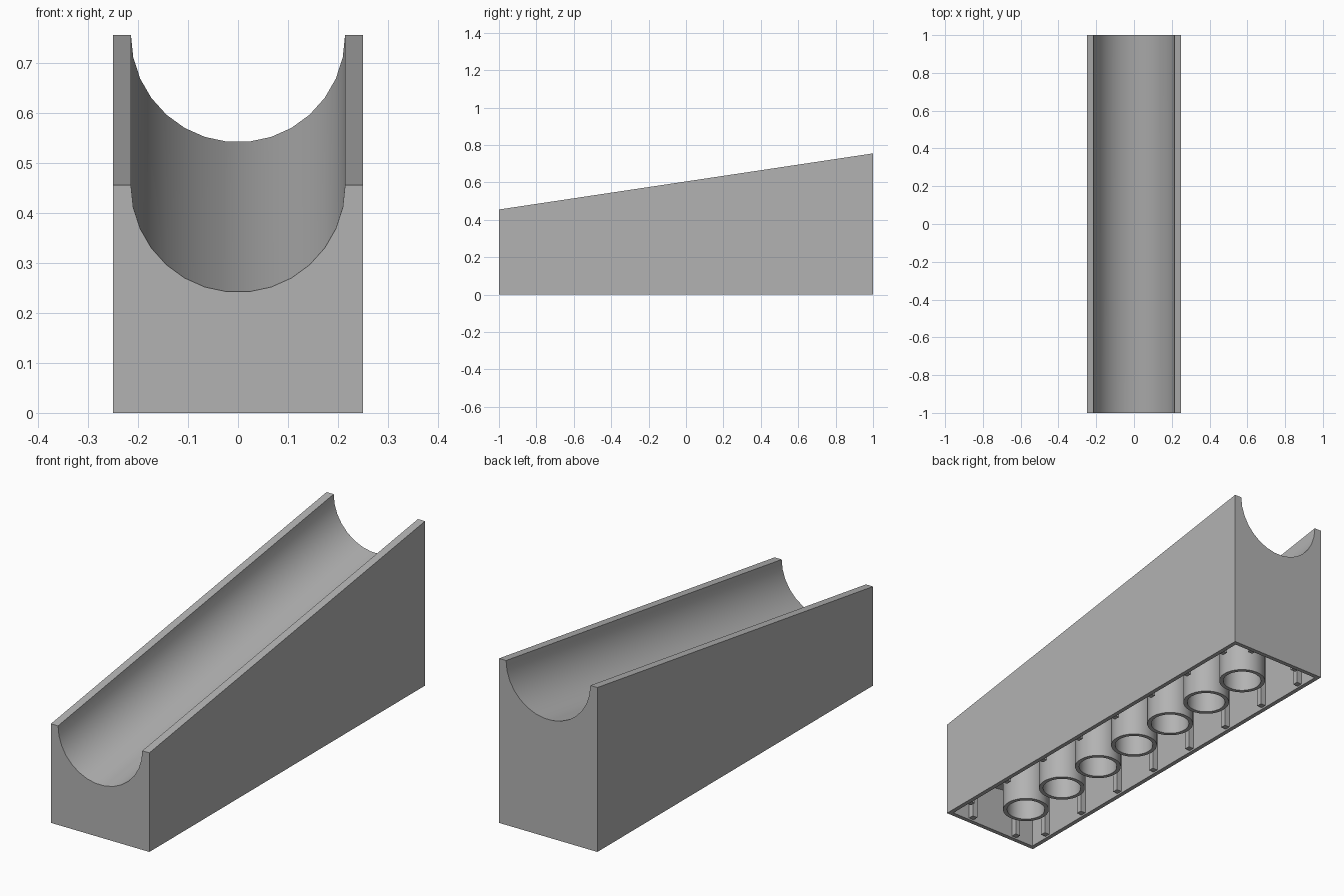
import bpy
import bmesh
from math import cos, sin, pi, acos, sqrt

cube = bpy.data.objects.get("Cube")
if cube:
    bpy.data.objects.remove(cube)

HALF_W, WALL, PITCH = 0.25, 0.02, 0.25
SLOPE, MID_TOP = 0.15, 0.605      # top edge height is MID_TOP + SLOPE * y
GROOVE_R, SHELL_R = 0.214, 0.24   # channel radius and its underside
INNER = HALF_W - WALL

grey = bpy.data.materials.new("light grey plastic")
grey.use_nodes = True
grey.diffuse_color = (0.45, 0.45, 0.45, 1)
grey.node_tree.nodes["Principled BSDF"].inputs["Base Color"].default_value = grey.diffuse_color


def top(y):
    return MID_TOP + SLOPE * y


def ceiling(x, y):
    """Height just inside the underside of the channel."""
    return top(y) - sqrt(SHELL_R ** 2 - x * x) + 0.008


def finish(bm, name):
    bmesh.ops.recalc_face_normals(bm, faces=bm.faces)
    mesh = bpy.data.meshes.new(name)
    bm.to_mesh(mesh)
    bm.free()
    mesh.materials.append(grey)
    obj = bpy.data.objects.new(name, mesh)
    bpy.context.collection.objects.link(obj)
    bpy.ops.object.select_all(action="DESELECT")
    obj.select_set(True)
    bpy.context.view_layer.objects.active = obj
    bpy.ops.object.shade_smooth_by_angle(angle=pi / 6)
    return obj


def arc(radius, start, steps):
    """Points of a hanging arc, from +x to -x, with z relative to the top edge."""
    angles = [start + (pi - 2 * start) * i / steps for i in range(steps + 1)]
    return [(radius * cos(a), -radius * sin(a)) for a in angles]


def skin(bm, half_w, upper, y_end):
    """Prism open below: two feet plus a sloping upper line, with end caps."""
    rings = []
    for y in (-y_end, y_end):
        pts = [(half_w, 0)] + [(x, top(y) + z) for x, z in upper] + [(-half_w, 0)]
        rings.append([bm.verts.new((x, y, z)) for x, z in pts])
    front, back = rings
    for i in range(len(front) - 1):
        bm.faces.new((front[i], front[i + 1], back[i + 1], back[i]))
    for ring in rings:
        bm.faces.new(ring)
    return [front[0], front[-1], back[-1], back[0]]


# Sloping channel body, hollow from below
bm = bmesh.new()
outer = skin(bm, HALF_W, [(HALF_W, 0)] + arc(GROOVE_R, 0, 15) + [(-HALF_W, 0)], 1)
inner = skin(bm, INNER, arc(SHELL_R, acos(INNER / SHELL_R), 15), 1 - WALL)
for i in range(4):
    j = (i + 1) % 4
    bm.faces.new((outer[i], outer[j], inner[j], inner[i]))
finish(bm, "channel_body")


# Round tubes under the body
def tube(name, cy, r_out=0.102, r_in=0.084, sides=32):
    bm = bmesh.new()
    loops = []
    for r in (r_out, r_in):
        ring = [(r * cos(2 * pi * i / sides), cy + r * sin(2 * pi * i / sides)) for i in range(sides)]
        loops.append([bm.verts.new((x, y, 0)) for x, y in ring])
        loops.append([bm.verts.new((x, y, ceiling(x, y))) for x, y in ring])
    out_low, out_high, in_low, in_high = loops
    for a, b in ((out_low, out_high), (out_high, in_high), (in_high, in_low), (in_low, out_low)):
        for i in range(sides):
            j = (i + 1) % sides
            bm.faces.new((a[i], a[j], b[j], b[i]))
    finish(bm, name)


for k in range(-3, 4):
    tube(f"tube_{k + 4}", k * PITCH)


# Thin ribs along the inner walls
def rib(name, x0, x1, y0, y1, z0=0.008):
    bm = bmesh.new()
    bmesh.ops.create_cube(bm, size=1)
    for v in bm.verts:
        x = x1 if v.co.x > 0 else x0
        y = y1 if v.co.y > 0 else y0
        v.co = (x, y, ceiling(x, y) if v.co.z > 0 else z0)
    finish(bm, name)


DEPTH, HALF_T = 0.026, 0.013
for side, label in ((1, "left"), (-1, "right")):
    wall = sorted((side * (INNER + 0.002), side * (INNER - DEPTH)))
    for k in range(8):
        y = (k - 3.5) * PITCH
        rib(f"{label}_rib_{k + 1}", *wall, y - HALF_T, y + HALF_T)
    end = 1 - WALL
    for sign, place in ((-1, "front"), (1, "back")):
        ys = sorted((sign * (end + 0.002), sign * (end - DEPTH)))
        x = side * PITCH / 2
        rib(f"{place}_{label}_rib", x - HALF_T, x + HALF_T, *ys)
